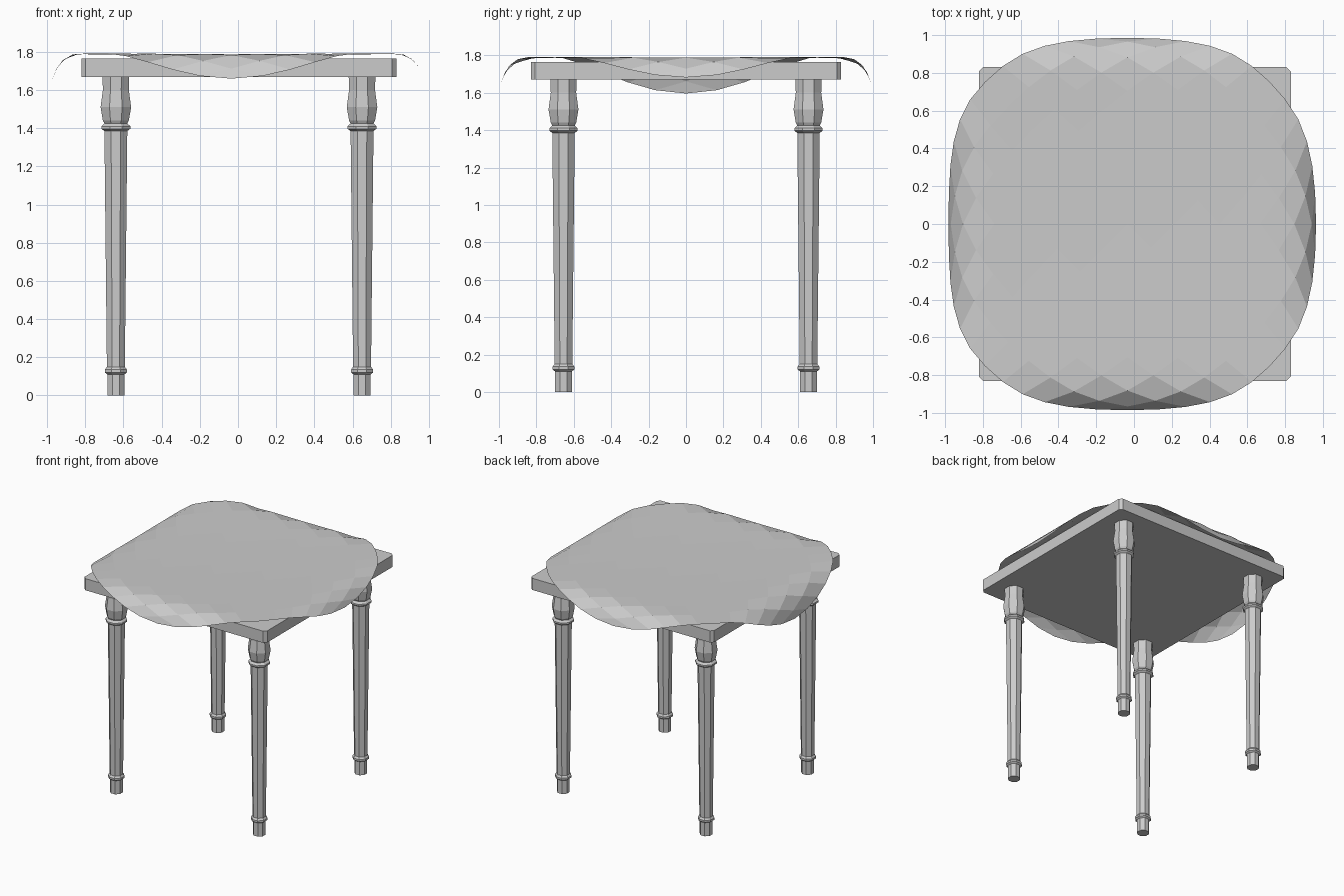
import bpy, bmesh, math

cube = bpy.data.objects.get("Cube")
if cube:
    bpy.data.objects.remove(cube)

GREY = (0.6, 0.6, 0.6, 1)
grey = bpy.data.materials.new("plain grey")
grey.use_nodes = True
grey.diffuse_color = GREY
grey.node_tree.nodes["Principled BSDF"].inputs["Base Color"].default_value = GREY


def finish(name, bm):
    mesh = bpy.data.meshes.new(name)
    bmesh.ops.recalc_face_normals(bm, faces=bm.faces)
    bm.to_mesh(mesh)
    bm.free()
    mesh.materials.append(grey)
    obj = bpy.data.objects.new(name, mesh)
    bpy.context.collection.objects.link(obj)
    return obj


# Square table top with chamfered corners
bm = bmesh.new()
bmesh.ops.create_cube(bm, size=1)
for v in bm.verts:
    v.co.x = v.co.x * 1.65 + 0.005
    v.co.y *= 1.66
    v.co.z = v.co.z * 0.095 + 1.717
upright = [e for e in bm.edges if abs(e.verts[0].co.z - e.verts[1].co.z) > 0.01]
bmesh.ops.bevel(bm, geom=upright, offset=0.022, segments=1, affect='EDGES')
finish("table_top", bm)

# Turned eight-sided legs: (half width, height) from foot to top
PROFILE = [(0.045, 0), (0.045, 0.11), (0.058, 0.12), (0.058, 0.135), (0.047, 0.15),
           (0.06, 1.385), (0.076, 1.397), (0.076, 1.41), (0.06, 1.425),
           (0.068, 1.44), (0.08, 1.51), (0.068, 1.6), (0.07, 1.675)]
SIDES = 8


def build_leg(name, x, y):
    bm = bmesh.new()
    rings = []
    for half, z in PROFILE:
        r = half / math.cos(math.pi / SIDES)
        angles = [(i + 0.5) * math.tau / SIDES for i in range(SIDES)]
        rings.append([bm.verts.new((x + r * math.cos(a), y + r * math.sin(a), z))
                      for a in angles])
    for low, high in zip(rings, rings[1:]):
        for i in range(SIDES):
            j = (i + 1) % SIDES
            bm.faces.new((low[i], low[j], high[j], high[i]))
    bm.faces.new(rings[0])
    bm.faces.new(rings[-1])
    finish(name, bm)


for depth, y in (("front", -0.655), ("back", 0.655)):
    for side, x in (("right", -0.64), ("left", 0.65)):
        build_leg(f"{depth}_{side}_leg", x, y)


# Round cloth on a diagonal grid, hanging over the four table edges
def drape(p, edge):
    over = max(0, abs(p) - edge)
    return math.copysign(abs(p) - 1.5 * over ** 2, p), 2.5 * over ** 2


bm = bmesh.new()
bmesh.ops.create_grid(bm, x_segments=12, y_segments=12, size=1)
for v in bm.verts:
    u, w = v.co.x, v.co.y
    a = u * math.sqrt(1 - w * w / 2) * 1.065
    b = w * math.sqrt(1 - u * u / 2) * 1.065
    x, y = (a - b) * math.sqrt(0.5), (a + b) * math.sqrt(0.5)
    rise = 0.01 * min(1, math.hypot(x, y)) ** 2
    x, drop_x = drape(x - 0.035, 0.82)
    y, drop_y = drape(y, 0.835)
    v.co = (x, y, 1.782 + rise - drop_x - drop_y)
finish("tablecloth", bm)
